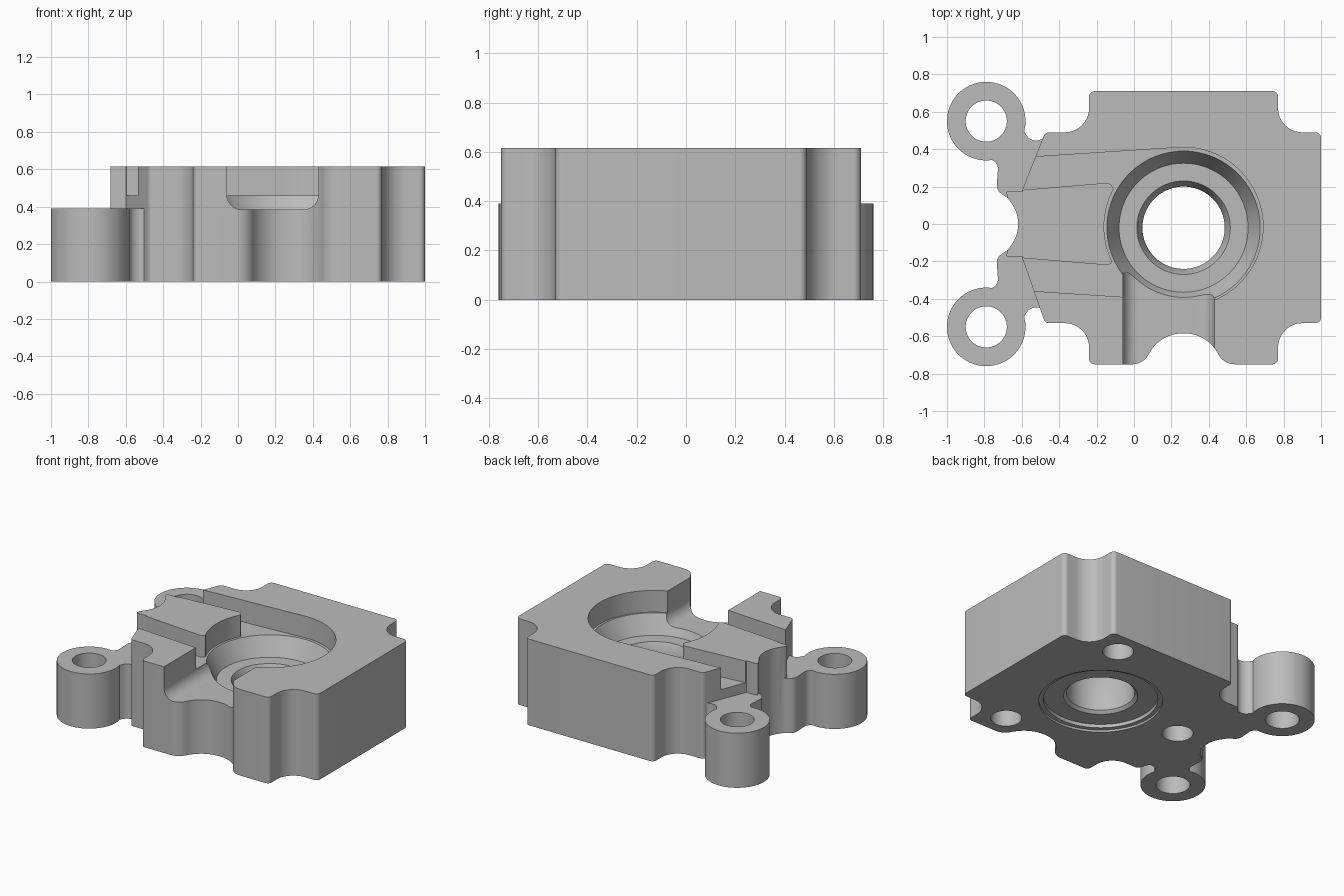
import bpy, bmesh, math
from mathutils import Vector, Matrix

if "Cube" in bpy.data.objects:
    bpy.data.objects.remove(bpy.data.objects["Cube"], do_unlink=True)

HEIGHT, LUG_H, FLOOR = 0.615, 0.39, 0.46
BORE = (0.265, -0.02)


def rounded(corners, steps=10):
    """Turn (x, y, radius) corners into an outline with filleted corners."""
    pts, n = [], len(corners)
    for i, (x, y, r) in enumerate(corners):
        p = Vector((x, y))
        a = (Vector(corners[i - 1][:2]) - p).normalized()
        b = (Vector(corners[(i + 1) % n][:2]) - p).normalized()
        if r == 0:
            pts.append(p)
            continue
        half = a.angle(b) / 2
        centre = p + (a + b).normalized() * (r / math.sin(half))
        start = p + a * (r / math.tan(half)) - centre
        end = p + b * (r / math.tan(half)) - centre
        turn = math.atan2(start.x * end.y - start.y * end.x, start.dot(end))
        for k in range(steps + 1):
            t = turn * k / steps
            c, s = math.cos(t), math.sin(t)
            pts.append(centre + Vector((start.x * c - start.y * s, start.x * s + start.y * c)))
    return pts


def circle(x, y, r, n=80):
    return [Vector((x + r * math.cos(math.tau * k / n), y + r * math.sin(math.tau * k / n)))
            for k in range(n)]


def make_object(name, bm):
    bmesh.ops.recalc_face_normals(bm, faces=bm.faces)
    mesh = bpy.data.meshes.new(name)
    bm.to_mesh(mesh)
    bm.free()
    obj = bpy.data.objects.new(name, mesh)
    bpy.context.collection.objects.link(obj)
    return obj


def prism(name, outline, low, high, matrix=None):
    bm = bmesh.new()
    base = bm.faces.new([bm.verts.new((p.x, p.y, low)) for p in outline])
    top = bmesh.ops.extrude_face_region(bm, geom=[base])["geom"]
    bmesh.ops.translate(bm, vec=(0, 0, high - low),
                        verts=[v for v in top if isinstance(v, bmesh.types.BMVert)])
    if matrix:
        bm.transform(matrix)
    return make_object(name, bm)


def lathe(name, centre, profile, steps=96):
    bm = bmesh.new()
    verts = [bm.verts.new((centre[0] + r, centre[1], z)) for r, z in profile]
    edges = [bm.edges.new(pair) for pair in zip(verts, verts[1:])]
    bmesh.ops.spin(bm, geom=verts + edges, cent=(*centre, 0), axis=(0, 0, 1),
                   angle=math.tau, steps=steps)
    bmesh.ops.remove_doubles(bm, verts=bm.verts, dist=1e-5)
    return make_object(name, bm)


def combine(target, tool, operation):
    mod = target.modifiers.new("combine", "BOOLEAN")
    mod.operation, mod.solver, mod.object = operation, "EXACT", tool
    bpy.context.view_layer.update()
    graph = bpy.context.evaluated_depsgraph_get()
    mesh = bpy.data.meshes.new_from_object(target.evaluated_get(graph))
    target.modifiers.clear()
    target.data = mesh
    bpy.data.objects.remove(tool, do_unlink=True)


# Main block: back half of the outline, mirrored to the front
back = [(1, 0.49, 0.03), (0.77, 0.49, 0.13), (0.77, 0.71, 0.03), (-0.24, 0.71, 0.03),
        (-0.24, 0.49, 0.13), (-0.475, 0.49, 0.03), (-0.6, 0.175, 0), (-0.685, 0.175, 0.01),
        (-0.675, 0.14, 0), (-0.62, 0.06, 0.18)]
front = [(x, -y - (0.04 if x > -0.55 else 0), r) for x, y, r in reversed(back)]
# Scallop in the front wall, below the outlet
scallop = [(0.05, -0.75, 0.1), (0.14, -0.585, 0.2), (0.39, -0.585, 0.2), (0.48, -0.75, 0.1)]
block = prism("housing_block", rounded(back + front[:-3] + scallop + front[-3:]), 0, HEIGHT)

# Pocket and the two slots beside the centre island
combine(block, prism("pocket", circle(BORE[0], -0.015, 0.425, 96), FLOOR, 0.8), "DIFFERENCE")
slot = [(-0.9, 0.335, 0), (0.25, 0.41, 0), (0.25, 0.1, 0), (-0.1, 0.15, 0),
        (-0.12, 0.222, 0.04), (-0.6, 0.182, 0), (-0.9, 0.16, 0)]
for side in (1, -1):
    cutter = prism("slot", rounded([(x, side * y, r) for x, y, r in slot]), FLOOR, 0.8)
    combine(block, cutter, "DIFFERENCE")

# Outlet channel with rounded floor corners, running to the front
channel = rounded([(-0.06, 0.8, 0), (-0.06, 0.385, 0.08), (0.43, 0.385, 0.08), (0.43, 0.8, 0)])
combine(block, prism("outlet", channel, 0.1, 0.95, Matrix.Rotation(math.pi / 2, 4, "X")),
        "DIFFERENCE")

# Stepped bore with tapered seats and a shallow recess underneath
bore = [(0, -0.1), (0.4, -0.1), (0.4, 0.015), (0.37, 0.015), (0.37, 0.04), (0.24, 0.04),
        (0.22, 0.06), (0.22, 0.27), (0.25, 0.33), (0.345, 0.33), (0.41, FLOOR),
        (0.41, 0.5), (0, 0.5)]
combine(block, lathe("bore", BORE, bore), "DIFFERENCE")

# Mounting lugs joined by low webs
web = [(-0.79, 0.55, 0), (-0.79, 0.35, 0), (-0.725, 0.335, 0.05), (-0.735, 0.18, 0.05),
       (-0.67, 0.135, 0.02), (-0.5, 0.1, 0), (-0.4, 0.3, 0), (-0.46, 0.49, 0),
       (-0.53, 0.4, 0.06), (-0.59, 0.5, 0)]
for side in (1, -1):
    outline = rounded([(x, side * y, r) for x, y, r in web])
    combine(block, prism("web", outline, 0, LUG_H), "UNION")
    combine(block, prism("lug", circle(-0.79, side * 0.55, 0.21), 0, LUG_H), "UNION")
    combine(block, prism("lug_hole", circle(-0.79, side * 0.55, 0.11), -0.1, 0.8), "DIFFERENCE")

# Three blind holes in the underside, evenly spaced round the bore
for k in range(3):
    a = math.radians(60 + 120 * k)
    x, y = BORE[0] + 0.65 * math.cos(a), BORE[1] + 0.65 * math.sin(a)
    combine(block, prism("blind_hole", circle(x, y, 0.1, 48), -0.1, 0.25), "DIFFERENCE")

# Finish
grey = bpy.data.materials.new("machined_grey")
grey.use_nodes = True
colour = (0.5, 0.5, 0.5, 1)
grey.diffuse_color = colour
grey.node_tree.nodes["Principled BSDF"].inputs["Base Color"].default_value = colour
block.data.materials.clear()
block.data.materials.append(grey)
bpy.ops.object.select_all(action="DESELECT")
block.select_set(True)
bpy.context.view_layer.objects.active = block
bpy.ops.object.shade_smooth_by_angle(angle=math.radians(30))
